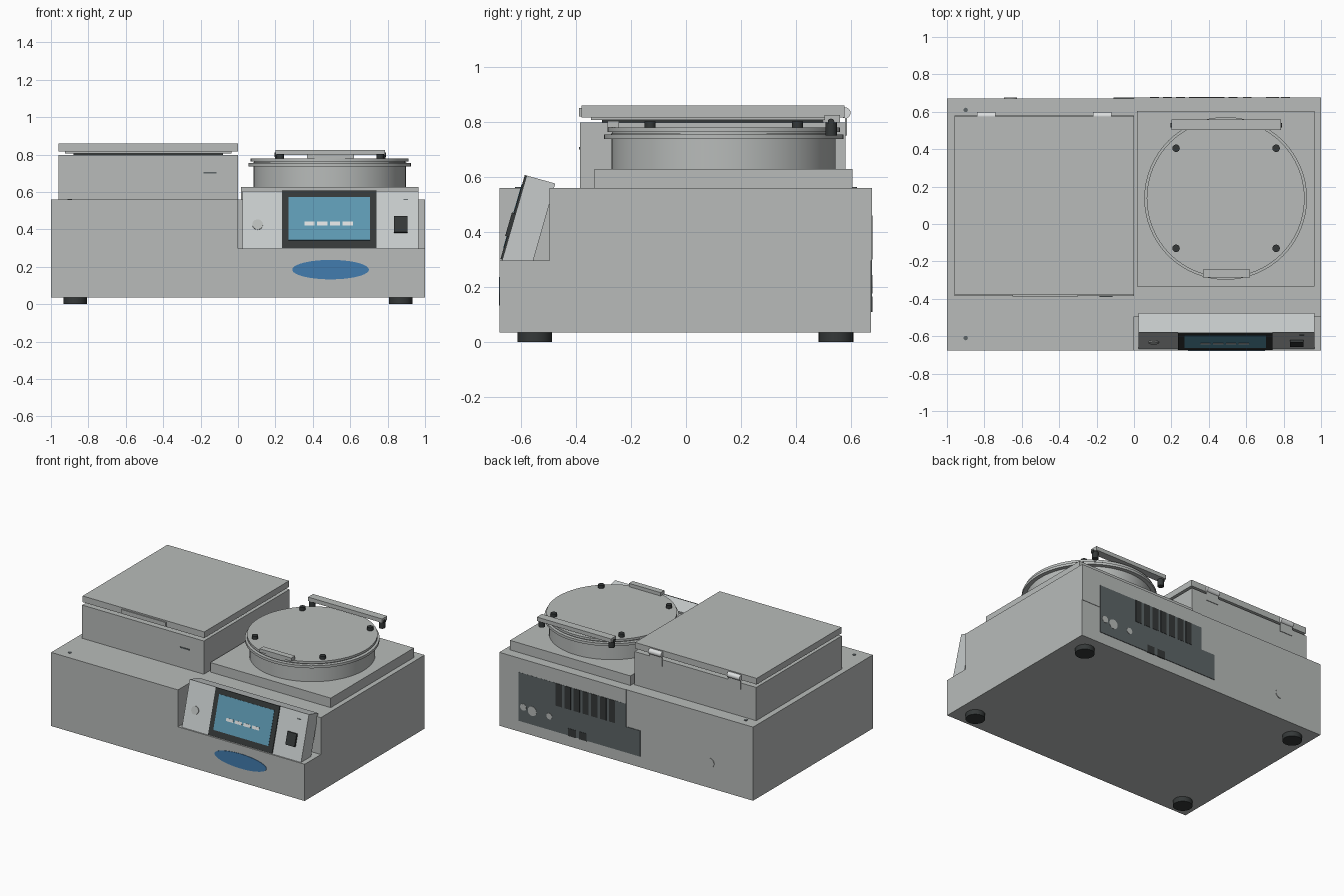
import bpy, bmesh, math
from mathutils import Vector

cube = bpy.data.objects.get("Cube")
if cube:
    bpy.data.objects.remove(cube, do_unlink=True)


def material(name, rgb):
    m = bpy.data.materials.new(name)
    m.use_nodes = True
    m.diffuse_color = (*rgb, 1)
    bsdf = next(n for n in m.node_tree.nodes if n.type == "BSDF_PRINCIPLED")
    bsdf.inputs["Base Color"].default_value = (*rgb, 1)
    bsdf.inputs["Roughness"].default_value = 0.6
    return m


GREY = material("casing grey", (0.48, 0.50, 0.49))
PALE = material("panel pale grey", (0.57, 0.60, 0.60))
WHITE = material("button white", (0.72, 0.74, 0.74))
BLACK = material("rubber black", (0.035, 0.04, 0.04))
DARK = material("rear panel dark grey", (0.11, 0.13, 0.135))
SCREEN = material("screen blue", (0.11, 0.32, 0.45))
BLUE = material("badge blue", (0.055, 0.2, 0.43))


def finish(name, bm, mat, smooth=False):
    bmesh.ops.recalc_face_normals(bm, faces=bm.faces)
    mesh = bpy.data.meshes.new(name)
    bm.to_mesh(mesh)
    bm.free()
    mesh.materials.append(mat)
    ob = bpy.data.objects.new(name, mesh)
    bpy.context.collection.objects.link(ob)
    if smooth:
        bpy.ops.object.select_all(action="DESELECT")
        ob.select_set(True)
        bpy.context.view_layer.objects.active = ob
        bpy.ops.object.shade_smooth_by_angle(angle=math.radians(35))
    return ob


def box(name, x, y, z, mat):
    """Box from (min, max) pairs."""
    bm = bmesh.new()
    bmesh.ops.create_cube(bm, size=1)
    for v in bm.verts:
        v.co = [(lo + hi) / 2 + c * (hi - lo) for c, (lo, hi) in zip(v.co, (x, y, z))]
    return finish(name, bm, mat)


def cylinder(name, centre, radius, depth, mat, axis="Z", segments=32):
    bm = bmesh.new()
    bmesh.ops.create_cone(bm, cap_ends=True, segments=segments,
                          radius1=radius, radius2=radius, depth=depth)
    ob = finish(name, bm, mat, True)
    ob.location = centre
    if axis == "X":
        ob.rotation_euler.y = math.pi / 2
    elif axis == "Y":
        ob.rotation_euler.x = math.pi / 2
    return ob


def prism_x(name, profile, x0, x1, mat):
    """Extrude a (y, z) profile along x."""
    bm = bmesh.new()
    face = bm.faces.new([bm.verts.new((x0, y, z)) for y, z in profile])
    new = bmesh.ops.extrude_face_region(bm, geom=[face])["geom"]
    bmesh.ops.translate(bm, vec=(x1 - x0, 0, 0),
                        verts=[g for g in new if isinstance(g, bmesh.types.BMVert)])
    return finish(name, bm, mat)


def lathe(name, centre, profile, mat, segments=64):
    """Revolve a (radius, z) profile about a vertical axis."""
    bm = bmesh.new()
    verts = [bm.verts.new((r, 0, z)) for r, z in profile]
    edges = [bm.edges.new(pair) for pair in zip(verts, verts[1:])]
    bmesh.ops.spin(bm, geom=verts + edges, axis=(0, 0, 1), cent=(0, 0, 0),
                   angle=math.tau, steps=segments)
    bmesh.ops.remove_doubles(bm, verts=bm.verts, dist=0.0005)
    ob = finish(name, bm, mat, True)
    ob.location = centre
    return ob


# Main casing with the front corner recess cut out
FRONT, BACK = -0.677, 0.672
body = box("casing", (-1, 1), (FRONT, BACK), (0.035, 0.56), GREY)
cutter = box("recess_cutter", (0, 1.1), (-0.8, -0.495), (0.297, 0.7), GREY)
cutter.hide_render = True
cut = body.modifiers.new("recess", "BOOLEAN")
cut.object, cut.operation, cut.solver = cutter, "DIFFERENCE", "EXACT"
bpy.ops.object.select_all(action="DESELECT")
bpy.context.view_layer.objects.active = body
body.select_set(True)
bpy.ops.object.modifier_apply(modifier=cut.name)
bpy.data.objects.remove(cutter, do_unlink=True)

# Feet and casing screws
for x in (-0.87, 0.87):
    for y in (-0.55, 0.545):
        cylinder("foot", (x, y, 0.02), 0.063, 0.04, BLACK)
for y in (-0.61, 0.61):
    cylinder("casing_screw", (-0.9, y, 0.561), 0.012, 0.004, DARK, segments=12)

# Square chamber with gasket, lid, lip and rear hinges
box("chamber", (-0.96, 0), (-0.385, 0.58), (0.56, 0.797), GREY)
box("chamber_gasket", (-0.88, -0.08), (-0.305, 0.5), (0.797, 0.808), BLACK)
box("lid_liner", (-0.925, -0.035), (-0.345, 0.54), (0.806, 0.817), GREY)
box("chamber_lid", (-0.96, 0), (-0.38, 0.575), (0.816, 0.86), GREY)
box("lid_lip", (-0.65, -0.3), (-0.388, -0.379), (0.82, 0.85), GREY)
box("chamber_label", (-0.185, -0.115), (-0.389, -0.384), (0.7, 0.708), DARK)
for x in (-0.79, -0.17):
    cylinder("lid_hinge", (x, 0.578, 0.833), 0.02, 0.1, WHITE, "X", 20)
    box("hinge_leaf", (x - 0.05, x + 0.05), (0.578, 0.584), (0.75, 0.83), GREY)

# Round chamber on its platform
CX, CY = 0.49, 0.137
box("platform", (0.015, 0.965), (-0.333, 0.605), (0.56, 0.628), GREY)
lathe("drum", (CX, CY, 0),
      [(0, 0.625), (0.407, 0.625), (0.407, 0.737), (0.435, 0.737),
       (0.435, 0.755), (0.41, 0.755), (0.41, 0.757), (0, 0.757)], GREY)
lathe("drum_lid", (CX, CY, 0),
      [(0, 0.755), (0.405, 0.755), (0.405, 0.763), (0.422, 0.763),
       (0.422, 0.779), (0, 0.779)], GREY)
for x in (0.225, 0.76):
    for y in (-0.13, 0.405):
        cylinder("lid_knob", (x, y, 0.789), 0.02, 0.026, BLACK, segments=16)
box("drum_handle", (0.37, 0.62), (-0.285, -0.243), (0.779, 0.803), GREY)
box("hinge_bar", (0.2, 0.785), (0.503, 0.56), (0.797, 0.825), GREY)
for x in (0.218, 0.768):
    cylinder("hinge_post", (x, 0.527, 0.776), 0.021, 0.05, BLACK, segments=16)
for x in (0.2, 0.785):
    cylinder("hinge_screw", (x, 0.527, 0.8), 0.012, 0.012, BLACK, "X", 12)

# Sloped control housing
LOW, HIGH = Vector((0, -0.668, 0.297)), Vector((0, -0.579, 0.605))
prism_x("control_housing", [LOW.yz, HIGH.yz, (-0.475, 0.576), (-0.555, 0.297)],
        0.025, 0.965, PALE)
slope = math.atan2(HIGH.y - LOW.y, HIGH.z - LOW.z)


def on_slope(ob, x, z):
    """Place a part on the sloped face at a given x and height."""
    ob.location = LOW.lerp(HIGH, (z - LOW.z) / (HIGH.z - LOW.z))
    ob.location.x = x
    ob.rotation_euler.x -= slope


def slope_plate(name, x, z, out, mat):
    half = (z[1] - z[0]) / 2 / math.cos(slope)
    w = (x[1] - x[0]) / 2
    ob = box(name, (-w, w), (-out, 0.002), (-half, half), mat)
    on_slope(ob, sum(x) / 2, sum(z) / 2)


slope_plate("screen_bezel", (0.235, 0.74), (0.3, 0.605), 0.007, BLACK)
slope_plate("screen", (0.27, 0.705), (0.34, 0.57), 0.009, SCREEN)
for i in range(4):
    x = 0.355 + i * 0.068
    slope_plate("screen_button", (x, x + 0.055), (0.418, 0.438), 0.011, WHITE)
slope_plate("power_switch", (0.833, 0.905), (0.382, 0.467), 0.014, BLACK)
slope_plate("indicator", (0.885, 0.91), (0.556, 0.562), 0.004, DARK)
on_slope(cylinder("round_button", (0, 0, 0), 0.028, 0.012, GREY, "Y"), 0.105, 0.425)

# Oval badge on the front
badge = cylinder("oval_badge", (0.495, FRONT, 0.185), 1, 0.006, BLUE, "Y", 48)
badge.scale = (0.205, 0.052, 1)

# Rear cover, connector panel, vents and sockets
box("rear_cover", (0, 1), (BACK - 0.002, BACK + 0.003), (0.297, 0.56), GREY)
box("rear_panel_upper", (0, 0.85), (BACK, BACK + 0.004), (0.296, 0.46), DARK)
box("rear_panel_lower", (-0.11, 0.85), (BACK - 0.002, BACK + 0.004), (0.113, 0.297), DARK)
for i in range(7):
    x = 0.085 + i * 0.07
    box("vent_slot", (x, x + 0.048), (BACK, BACK + 0.006), (0.3, 0.46), BLACK)
for x, z, r in ((0.81, 0.22, 0.024), (0.74, 0.21, 0.034), (0.605, 0.21, 0.022)):
    cylinder("rear_socket", (x, BACK + 0.002, z), r, 0.008, GREY, "Y", 24)
for x in (0.34, 0.425):
    box("data_port", (x - 0.03, x + 0.03), (BACK, BACK + 0.006), (0.11, 0.165), BLACK)
cylinder("drain_plug", (-0.66, BACK, 0.215), 0.034, 0.008, GREY, "Y", 24)
